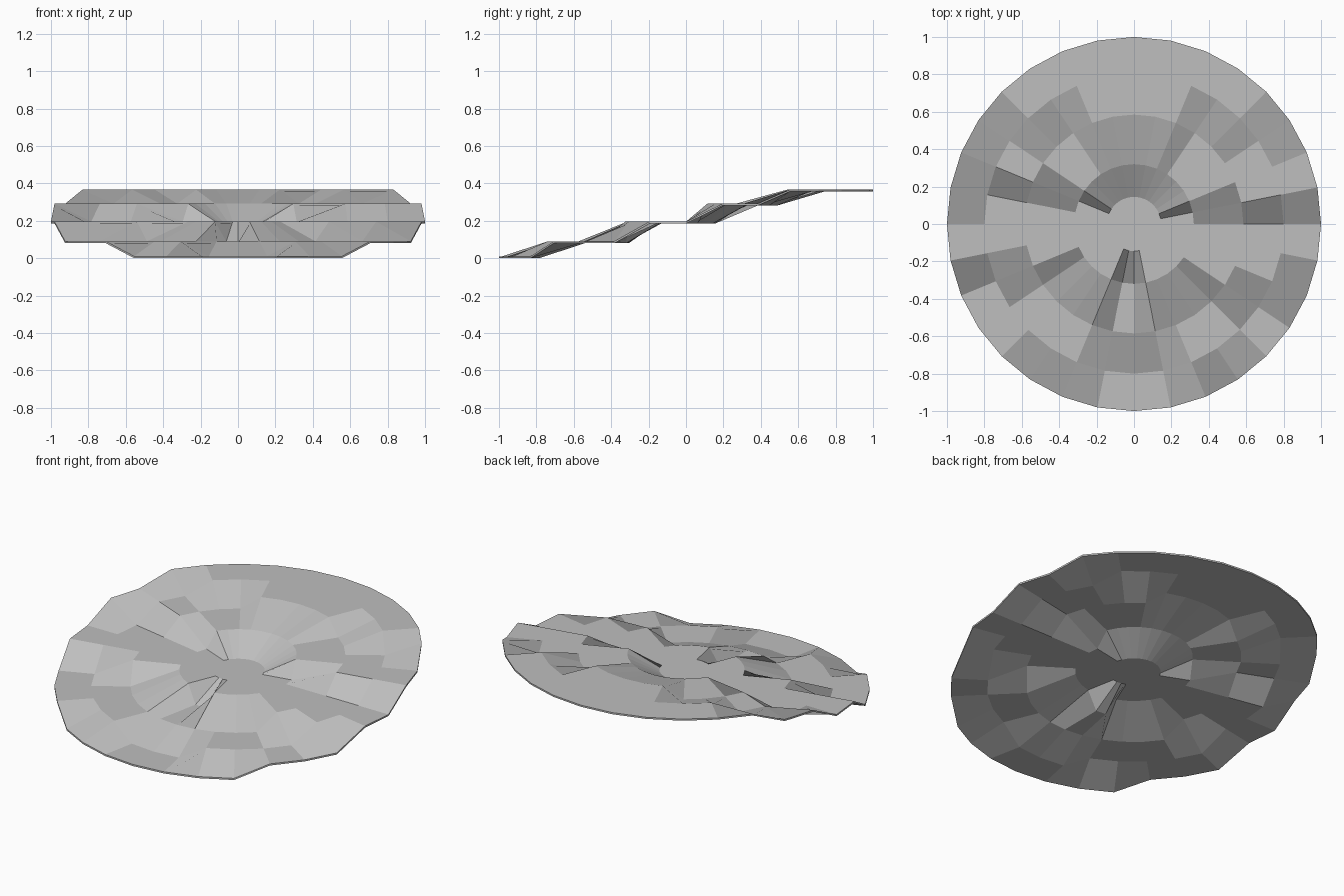
import bpy, bmesh, math

if "Cube" in bpy.data.objects:
    bpy.data.objects.remove(bpy.data.objects["Cube"])

SEGMENTS = 32
RINGS = [0.145, 0.32, 0.585, 0.80, 1.0]
LEVELS = [0.01, 0.09, 0.195, 0.291, 0.366]   # terrace heights, front to back
LIMITS = [-0.76, -0.314, 0.13, 0.508]        # where each terrace steps up
THICK = 0.01


def height(x, y, ring):
    """Terrace height, rising to the back; the hub stays level."""
    if ring == 0:
        return LEVELS[2]
    slope = y + 0.05 * x
    return LEVELS[sum(slope > limit for limit in LIMITS)]


def add_sheet(bm, drop, flip):
    """One faceted polar sheet; returns its outer loop."""
    loops = []
    for i, r in enumerate(RINGS):
        loop = []
        for s in range(SEGMENTS):
            a = 2 * math.pi * s / SEGMENTS
            x, y = r * math.cos(a), r * math.sin(a)
            loop.append(bm.verts.new((x, y, height(x, y, i) - drop)))
        loops.append(loop)
    faces = [loops[0]]
    for a, b in zip(loops, loops[1:]):
        for s in range(SEGMENTS):
            t = (s + 1) % SEGMENTS
            faces.append([a[s], b[s], b[t], a[t]])
    for f in faces:
        bm.faces.new(f[::-1] if flip else f)
    return loops[-1]


# Thin terraced disc: top sheet, underside and rim
bm = bmesh.new()
top = add_sheet(bm, 0.0, False)
under = add_sheet(bm, THICK, True)
for s in range(SEGMENTS):
    t = (s + 1) % SEGMENTS
    bm.faces.new((under[s], under[t], top[t], top[s]))

mesh = bpy.data.meshes.new("terraced_disc")
bm.to_mesh(mesh)
bm.free()
disc = bpy.data.objects.new("terraced_disc", mesh)
bpy.context.collection.objects.link(disc)

# Single plain grey
grey = bpy.data.materials.new("stone_grey")
grey.diffuse_color = (0.52, 0.52, 0.52, 1)
grey.use_nodes = True
grey.node_tree.nodes["Principled BSDF"].inputs["Base Color"].default_value = grey.diffuse_color
mesh.materials.append(grey)
